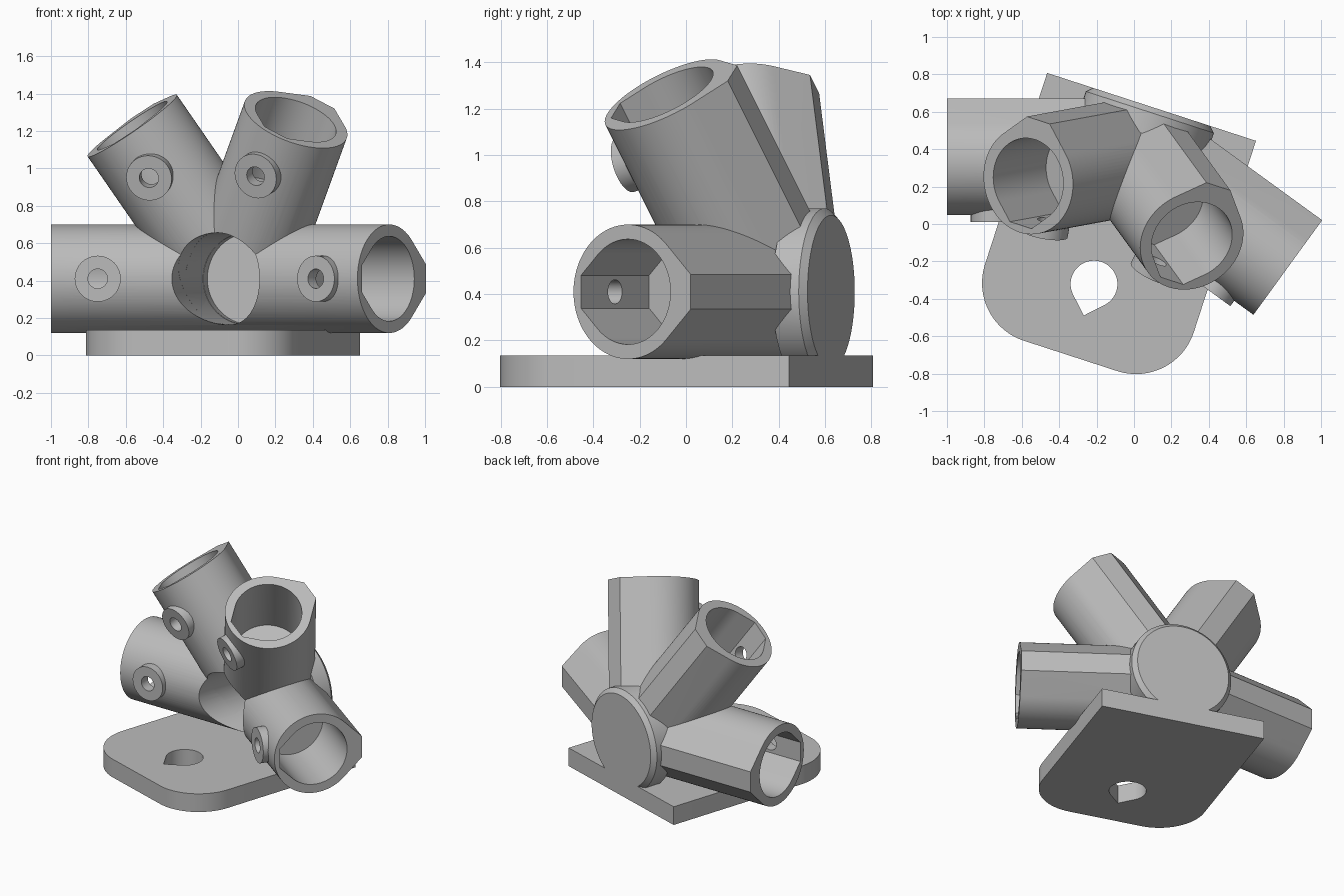
import bpy, bmesh
from math import sin, cos, pi, radians, sqrt
from mathutils import Vector, Matrix

cube = bpy.data.objects.get("Cube")
if cube:
    bpy.data.objects.remove(cube, do_unlink=True)

X, Y, Z = Vector((1, 0, 0)), Vector((0, 1, 0)), Vector((0, 0, 1))
HUB = Vector((0, 0, 0.41))      # point where all tube axes meet
BACK = 0.304                    # flat rear face of the hub
# Angle around the hub axis and lean away from it, for each tube
TUBES = [(0, 72), (63.43, 72), (121.72, 74.14), (180, 72)]

grey = bpy.data.materials.new("light_grey")
grey.use_nodes = True
grey.diffuse_color = (0.5, 0.5, 0.5, 1)
grey.node_tree.nodes["Principled BSDF"].inputs["Base Color"].default_value = (0.5, 0.5, 0.5, 1)


def circle(r, n=96):
    return [(r * cos(2 * pi * i / n), r * sin(2 * pi * i / n)) for i in range(n)]


def teardrop(r, tip, n=72):
    """Circle with 45 degree tangents running to a flat or pointed tip on +x."""
    pts = [(r * cos(pi / 4 + 1.5 * pi * i / n), r * sin(pi / 4 + 1.5 * pi * i / n)) for i in range(n + 1)]
    h = r * sqrt(2) - tip
    return pts + ([(tip, -h), (tip, h)] if h > 0.001 else [(tip, 0)])


def prism(name, profile, origin, ax, direction, start, end, chamfer=0):
    """Extrude a profile along a direction, optionally chamfering the end rim."""
    bm = bmesh.new()
    ay = direction.cross(ax)

    def ring(dist, k=1):
        return [bm.verts.new(origin + direction * dist + ax * p * k + ay * q * k) for p, q in profile]

    rings = [ring(start), ring(end - chamfer)]
    if chamfer:
        rings.append(ring(end, 1 - chamfer / profile[0][0]))
    for a, b in zip(rings, rings[1:]):
        for i in range(len(a)):
            j = (i + 1) % len(a)
            bm.faces.new((a[i], a[j], b[j], b[i]))
    bm.faces.new(rings[0][::-1])
    bm.faces.new(rings[-1])
    bmesh.ops.recalc_face_normals(bm, faces=bm.faces)
    mesh = bpy.data.meshes.new(name)
    bm.to_mesh(mesh)
    bm.free()
    mesh.materials.append(grey)
    obj = bpy.data.objects.new(name, mesh)
    bpy.context.collection.objects.link(obj)
    return obj


def combine(body, other, operation):
    mod = body.modifiers.new("combine", 'BOOLEAN')
    mod.operation, mod.solver, mod.object = operation, 'EXACT', other
    bpy.context.view_layer.objects.active = body
    bpy.ops.object.modifier_apply(modifier=mod.name)
    bpy.data.objects.remove(other, do_unlink=True)


def open_centre(obj, extra=0):
    """Cut the central bore, open to the front; a hair wider per part to keep walls distinct."""
    combine(obj, prism("hub_bore", circle(0.245 + extra), HUB, X, -Y, 0.08 - BACK - extra, 0.9), 'DIFFERENCE')


# Base plate outline with two rounded front corners
half, front, r, n = 0.587, BACK - 1.4, 0.325, 24
corner = [(half - r + r * cos(t), front + r - r * sin(t)) for t in (pi / 2 * i / n for i in range(n + 1))]
outline = [(half, BACK)] + corner + [(-x, y) for x, y in corner[::-1]] + [(-half, BACK)]
body = prism("socket_hub", outline, Vector(), X, Z, 0, 0.135)

# Rear disc
disc = prism("rear_disc", circle(0.36), HUB, X, Y, BACK - 0.15, BACK, 0.03)
open_centre(disc)
combine(body, disc, 'UNION')

# Four tubes fanned around the hub axis, each with a screw boss
cutters = []
for i, (around, lean) in enumerate(TUBES):
    a, t = radians(around), radians(lean)
    d = Vector((sin(t) * cos(a), -cos(t), sin(t) * sin(a)))
    ridge = (Y - d * d.y).normalized()
    boss_at = HUB + d * 0.75
    tube = prism("tube", teardrop(0.29, 0.335), HUB, ridge, d, -0.01 - 0.004 * i, 1.0)
    # Keep the tube root inside the rear disc
    trim = prism("back_trim", [(-1, -1), (1, -1), (1, 1), (-1, 1)], HUB, X, Y, BACK - 0.02 - 0.001 * i, 1)
    combine(tube, trim, 'DIFFERENCE')
    open_centre(tube, 0.0005 * (i + 1))
    combine(tube, prism("boss", circle(0.123, 64), boss_at, d, -ridge, 0.262, 0.325), 'UNION')
    combine(body, tube, 'UNION')
    cutters.append(prism("bore", teardrop(0.227, 0.25), HUB, -ridge, d, 0.5, 1.1))
    cutters.append(prism("screw_hole", circle(0.052, 40), boss_at, d, -ridge, 0.1, 0.4))

# Tube bores, screw holes and the mounting hole in the plate
cutters.append(prism("mount_hole", teardrop(0.125, 0.1767), Vector((0, -0.692, 0)), -Y, Z, -0.1, 0.3))
for c in cutters:
    combine(body, c, 'DIFFERENCE')

# Turn into place and shade
body.data.transform(Matrix.Translation((0, 0.337, 0)) @ Matrix.Rotation(radians(-18), 4, 'Z'))
bpy.ops.object.select_all(action='DESELECT')
body.select_set(True)
bpy.context.view_layer.objects.active = body
bpy.ops.object.shade_smooth_by_angle(angle=radians(25))
